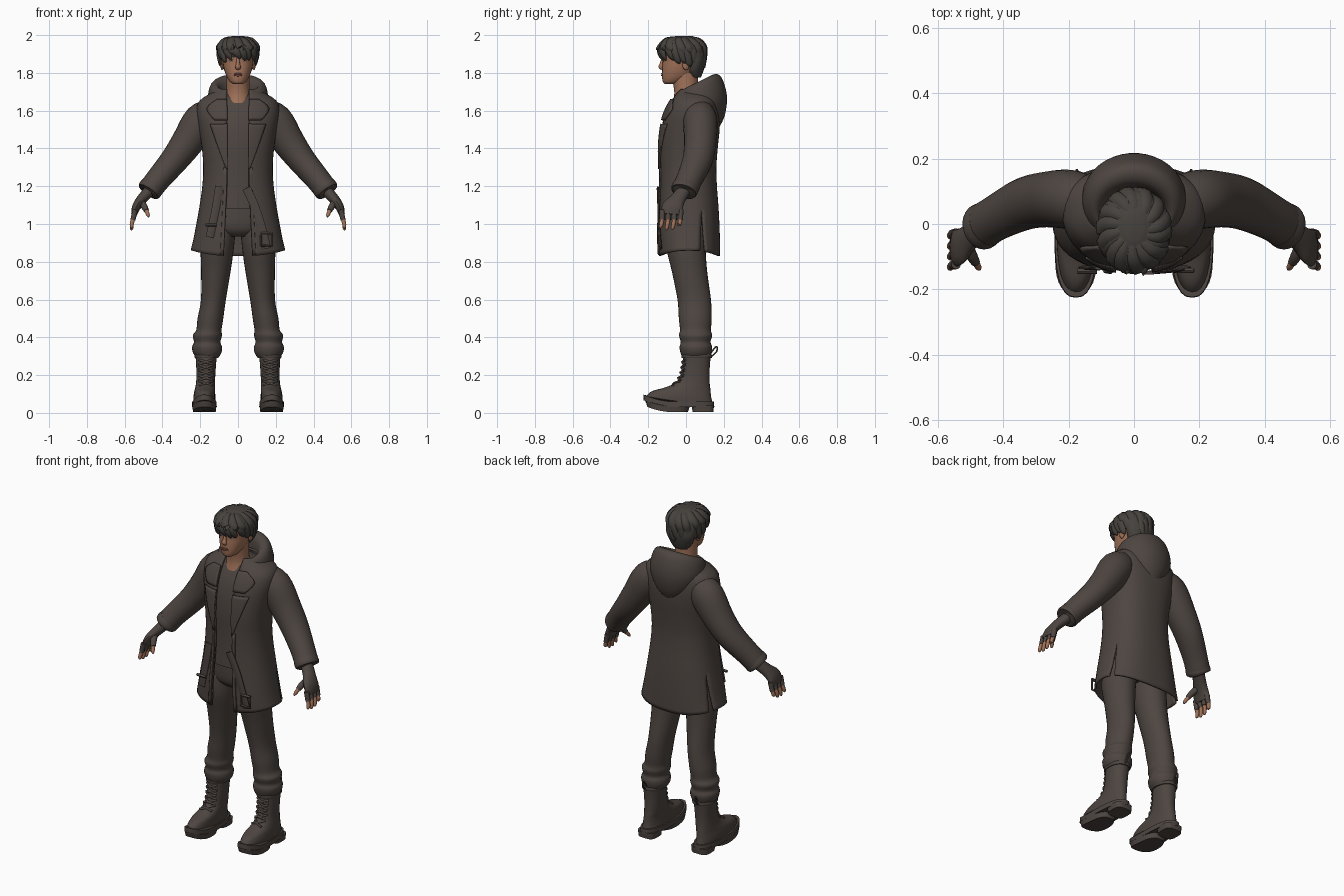
import bpy, bmesh, math, random
from mathutils import Vector

random.seed(4)
if "Cube" in bpy.data.objects:
    bpy.data.objects.remove(bpy.data.objects["Cube"])


def material(name, r, g, b):
    m = bpy.data.materials.new(name)
    m.use_nodes = True
    m.diffuse_color = (r, g, b, 1)
    m.node_tree.nodes["Principled BSDF"].inputs["Base Color"].default_value = (r, g, b, 1)
    return m


CLOTH = material("dark brown cloth", .075, .06, .052)
HAIR = material("dark hair", .062, .055, .048)
SKIN = material("tan skin", .36, .17, .1)
LIPS = material("lip", .27, .1, .07)
WHITE = material("eye white", .4, .36, .33)
IRIS = material("dark iris", .03, .025, .02)


def smooth(rows, k=4):
    """Catmull-Rom resampling of tuples."""
    out = []
    for i in range(len(rows) - 1):
        quad = [rows[max(0, min(len(rows) - 1, i + d))] for d in (-1, 0, 1, 2)]
        for s in range(k):
            t = s / k
            out.append(tuple(.5 * (2*b + (c-a)*t + (2*a-5*b+4*c-d)*t*t + (3*b-a-3*c+d)*t**3)
                             for a, b, c, d in zip(*quad)))
    return out + [tuple(rows[-1])]


def skin_rings(name, rings, mat, closed=True, caps=True, mirror=False, skip=(), ends=False, thick=0):
    bm = bmesh.new()
    vs = [[bm.verts.new(p) for p in ring] for ring in rings]
    n = len(rings[0])
    for a, b in zip(vs, vs[1:]):
        for j in range(n if closed else n - 1):
            if j not in skip:
                h = (j + 1) % n
                bm.faces.new((a[j], a[h], b[h], b[j]))
    if caps:
        bm.faces.new(vs[0])
        bm.faces.new(vs[-1])
    if ends:
        bm.faces.new([r[0] for r in vs])
        bm.faces.new([r[-1] for r in vs])
    bmesh.ops.remove_doubles(bm, verts=bm.verts, dist=.00005)
    bmesh.ops.recalc_face_normals(bm, faces=bm.faces)
    me = bpy.data.meshes.new(name)
    bm.to_mesh(me)
    bm.free()
    me.materials.append(mat)
    ob = bpy.data.objects.new(name, me)
    bpy.context.collection.objects.link(ob)
    if thick:
        mod = ob.modifiers.new("thickness", 'SOLIDIFY')
        mod.thickness, mod.offset = thick, 0
    if mirror:
        ob.modifiers.new("mirror", 'MIRROR').use_mirror_merge = False
    bpy.ops.object.select_all(action='DESELECT')
    ob.select_set(True)
    bpy.context.view_layer.objects.active = ob
    bpy.ops.object.shade_smooth_by_angle(angle=math.radians(45))
    return ob


def power(v, e):
    return math.copysign(abs(v) ** e, v)


def section_point(row, t, p):
    z, cx, rx, yf, yb = row
    return (cx + rx * power(math.sin(t), 2/p),
            (yf + yb)/2 - (yb - yf)/2 * power(math.cos(t), 2/p), z)


def loft(name, rows, mat, p=2, n=28, k=4, **kw):
    rings = [[section_point(r, math.tau*j/n, p) for j in range(n)] for r in smooth(rows, k)]
    return skin_rings(name, rings, mat, **kw)


def tube(name, rows, mat, ref=(0, 1, 0), n=14, k=4, **kw):
    """Rows are x, y, z, radius along ref, other radius."""
    rows = smooth(rows, k)
    rings = []
    for i, r in enumerate(rows):
        tan = Vector(rows[min(i+1, len(rows)-1)][:3]) - Vector(rows[max(i-1, 0)][:3])
        tan.normalize()
        u = Vector(ref) - tan * tan.dot(Vector(ref))
        u.normalize()
        v = tan.cross(u)
        rings.append([Vector(r[:3]) + u*r[3]*math.cos(a) + v*r[4]*math.sin(a)
                      for a in (math.tau*j/n for j in range(n))])
    return skin_rings(name, rings, mat, **kw)


def front_y(rows, x, z, p):
    for a, b in zip(rows, rows[1:]):
        if a[0] <= z <= b[0]:
            f = (z - a[0]) / (b[0] - a[0])
            _, cx, rx, yf, yb = (u + (w - u)*f for u, w in zip(a, b))
            q = min(1, abs((x - cx) / rx))
            return (yf + yb)/2 - (yb - yf)/2 * (1 - q**p) ** (1/p)
    return 0


# Boots: soles, heels, uppers, laces
def raise_toe(ob):
    for v in ob.data.vertices:
        v.co.z += .035 * (max(0, -v.co.y - .07) / .15) ** 2


raise_toe(loft("boot_sole", [(.004, .178, .06, -.205, .01), (.035, .178, .064, -.215, .02)], CLOTH, 2.6, k=1, mirror=True))
loft("boot_heel", [(.004, .178, .054, .035, .145), (.04, .178, .057, .03, .148)], CLOTH, 3.5, k=1, mirror=True)
raise_toe(loft("boot_welt", [(.03, .178, .066, -.226, .15), (.06, .178, .064, -.224, .148)], CLOTH, 2.5, k=1, mirror=True))
BOOT = [(.055, .178, .058, -.215, .14), (.085, .178, .058, -.212, .133), (.115, .176, .055, -.18, .13),
        (.135, .174, .052, -.11, .128), (.16, .172, .05, -.055, .125), (.2, .17, .05, -.03, .124),
        (.26, .169, .053, -.018, .127), (.315, .168, .058, -.015, .133)]
loft("boot_upper", BOOT, CLOTH, 2.2, mirror=True)
loft("boot_top_band", [(.29, .168, .06, -.022, .136), (.3, .168, .063, -.025, .139), (.31, .168, .06, -.022, .136)],
     CLOTH, 2.2, mirror=True)
for i in range(5):
    z = .145 + i*.028
    for s in (-1, 1):
        path = [(.17 + s*dx, front_y(BOOT, .17 + s*dx, z + h, 2.2) - .003, z + h, .006, .006)
                for dx, h in ((-.036, 0), (0, .012), (.036, .024))]
        tube("boot_lace", path, CLOTH, n=8, k=2, mirror=True)
tube("lace_loop", [(.17, .12, .3, .004, .004), (.172, .145, .335, .004, .004), (.174, .162, .352, .004, .004),
     (.176, .162, .325, .004, .004), (.178, .13, .295, .004, .004)], CLOTH, ref=(1, 0, 0), n=8, mirror=True)

# Trousers with gathered cuffs
loft("trouser_leg", [(.29, .163, .058, -.018, .125), (.32, .163, .076, -.03, .135), (.35, .164, .079, -.034, .138),
     (.375, .163, .07, -.028, .13), (.41, .162, .077, -.037, .138), (.44, .154, .067, -.032, .132),
     (.5, .146, .068, -.038, .136), (.6, .13, .066, -.045, .132), (.75, .117, .078, -.075, .112),
     (.88, .109, .088, -.105, .105), (1.0, .095, .085, -.1, .12)], CLOTH, mirror=True)
loft("trouser_hips", [(.935, 0, .1, -.07, .1), (.98, 0, .165, -.105, .12), (1.1, 0, .165, -.11, .13)], CLOTH, 2.3)

# Shirt and long open coat
P = 2.4
COAT = smooth([(.83, 0, .245, -.14, .175), (.95, 0, .224, -.145, .173), (1.08, 0, .2, -.14, .167),
               (1.2, 0, .183, -.135, .158), (1.3, 0, .178, -.135, .155), (1.4, 0, .185, -.137, .162),
               (1.5, 0, .2, -.128, .172), (1.58, 0, .213, -.108, .172), (1.64, 0, .205, -.08, .162),
               (1.68, 0, .155, -.055, .14), (1.71, 0, .095, -.035, .1)])
loft("shirt", [(z, 0, rx - .018, yf + .012, yb - .02) for z, _, rx, yf, yb in COAT if 1.05 < z < 1.69],
     CLOTH, P, k=1)


def gap(z):
    return .058 + .018 * max(0, 1.2 - z) / .37


def span(a, b, n):
    return [a + (b - a)*i/(n - 1) for i in range(n)]


rings = []
slit = math.radians(112)
for row in COAT:
    t0 = math.asin((gap(row[0]) / row[2]) ** (P/2))
    w = .09 * max(0, 1.07 - row[0]) / .24
    angles = (span(t0, slit - w, 14) + span(slit + w, math.tau - slit - w, 22)
              + span(math.tau - slit + w, math.tau - t0, 14))
    drop = max(0, .93 - row[0]) * .3
    rings.append([(x, y, z + drop*math.sin(t)**2) for t in angles for x, y, z in [section_point(row, t, P)]])
skin_rings("coat_body", rings, CLOTH, closed=False, caps=False, skip=(13, 35), thick=.012)

# Lapels and front edge bands lie on the coat
def coat_strip(name, rows, lift, mirror=True):
    rings = [[(x, front_y(COAT, x, z, P) - lift, z) for x in span(x0, x1, 8)] for z, x0, x1 in rows]
    return skin_rings(name, rings, CLOTH, closed=False, caps=False, mirror=mirror, thick=.008)


coat_strip("lapel", smooth([(1.29, .055, .062), (1.42, .055, .11), (1.53, .055, .148)], 4), .012)
coat_strip("lapel_collar", smooth([(1.55, .055, .125), (1.61, .056, .165), (1.66, .06, .11)], 3), .014)
coat_strip("coat_edge", [(z, gap(z), gap(z) + .018) for z in span(.835, 1.3, 12)], .009)

# Hanging belt ends and buckle
def strap(name, points, width):
    path = [(x, front_y(COAT, x, z, P) - .016, z, .006, width) for x, z in points]
    return tube(name, path, CLOTH, n=10)


strap("left_belt_end", [(.045, 1.19), (.09, 1.09), (.125, .98), (.152, .87)], .024)
strap("right_belt_end", [(-.1, 1.2), (-.115, 1.1), (-.135, 1.0), (-.15, .93)], .022)
for x, z in ((.152, .915), (-.143, .96)):
    y = front_y(COAT, x, z, P) - .026
    frame = [(x + a*.03, y, z + b*.03, .006, .006) for a, b in ((-1, -1), (1, -1), (1, 1), (-1, 1), (-1, -1))]
    if x > 0:
        tube("buckle", frame, CLOTH, n=8, k=1)
    tube("belt_keeper", [(x - .03, y, z + .035, .008, .008), (x + .03, y, z + .035, .008, .008)], CLOTH, n=8, k=1)

# Hood resting on the back, open at the throat
hood = smooth([(.03, 1.64, .085, .08, .2), (.035, 1.72, .1, .09, .45), (.05, 1.745, .125, .11, .45),
               (.06, 1.715, .152, .142, .45), (.085, 1.64, .157, .138, .3), (.11, 1.565, .115, .098, .15),
               (.13, 1.51, .05, .045, 0)])
skin_rings("hood", [[(rx*math.sin(t), cy - ry*math.cos(t)*math.cos(a), cz - ry*math.cos(t)*math.sin(a))
                     for t in span(.62, math.tau - .62, 30)] for cy, cz, rx, ry, a in hood], CLOTH, closed=False, ends=True)

# Sleeves
tube("sleeve", [(.12, .06, 1.61, .07, .06), (.19, .075, 1.55, .09, .095), (.27, .075, 1.43, .085, .085),
     (.34, .06, 1.335, .08, .074), (.42, .02, 1.24, .07, .066), (.466, -.008, 1.18, .068, .062),
     (.476, -.013, 1.168, .05, .046)], CLOTH, n=24, mirror=True)
tube("sleeve_cuff", [(.452, 0, 1.2, .069, .064), (.466, -.008, 1.182, .072, .066), (.474, -.012, 1.171, .068, .062)],
     CLOTH, n=24, mirror=True)

# Fingerless gloves and fingers
tube("glove", [(.46, -.005, 1.185, .036, .032), (.51, -.045, 1.13, .042, .028), (.538, -.07, 1.09, .058, .023),
     (.55, -.075, 1.05, .052, .016)], CLOTH, mirror=True)
for i, tip in enumerate((.978, .968, .97, .99)):
    y = -.124 + .032*i
    tube("glove_finger", [(.545, y, 1.075, .015, .015), (.556, y - .002, 1.022, .014, .014)], CLOTH, n=10, mirror=True)
    tube("finger", [(.553, y, 1.04, .011, .011), (.562, y - .006, 1.0, .011, .011), (.563, y - .011, tip + .008, .009, .009),
         (.562, y - .013, tip, .004, .004)], SKIN, n=10, mirror=True)
tube("glove_thumb", [(.52, -.05, 1.125, .02, .02), (.498, -.095, 1.095, .018, .018), (.485, -.118, 1.07, .014, .014)],
     CLOTH, ref=(1, 0, 0), n=10, mirror=True)
tube("thumb", [(.488, -.112, 1.077, .011, .011), (.477, -.132, 1.05, .01, .01), (.473, -.139, 1.037, .004, .004)],
     SKIN, ref=(1, 0, 0), n=10, mirror=True)

# Neck and head
loft("neck", [(1.64, 0, .075, -.07, .07), (1.7, 0, .062, -.062, .062), (1.8, 0, .06, -.08, .065)], SKIN)
HEAD = [(1.742, 0, .026, -.113, -.05), (1.752, 0, .042, -.122, -.02), (1.78, 0, .06, -.127, .03),
        (1.82, 0, .074, -.126, .06), (1.86, 0, .081, -.124, .08), (1.9, 0, .084, -.126, .09),
        (1.95, 0, .075, -.1, .08), (1.98, 0, .04, -.06, .05)]
loft("head", HEAD, SKIN, 2.2)
tube("nose", [(0, -.12, 1.882, .008, .008), (0, -.128, 1.85, .01, .01), (0, -.133, 1.832, .012, .015),
     (0, -.126, 1.82, .006, .012)], SKIN, n=12)


def face_y(x, z):
    return front_y(HEAD, x, z, 2.2)


def blob(name, x, y, z, rx, ry, rz, mat, mirror=True):
    rows = [(z + rz*math.sin(a), x, rx*math.cos(a), y - ry*math.cos(a), y + ry*math.cos(a)) for a in span(-1.5, 1.5, 9)]
    return loft(name, rows, mat, n=14, k=1, mirror=mirror)


blob("eye", .035, face_y(.035, 1.868), 1.868, .014, .004, .006, WHITE)
blob("iris", .035, face_y(.035, 1.868) - .003, 1.868, .006, .003, .006, IRIS)
blob("ear", .084, .0, 1.845, .01, .02, .03, SKIN)
for z, r in ((1.795, .0045), (1.787, .005)):
    blob("lip", 0, face_y(0, z), z, .024, .005, r, LIPS, mirror=False)
tube("eyebrow", [(x, face_y(x, z) - .001, z, .003, .004) for x, z in ((.016, 1.884), (.036, 1.89), (.056, 1.884))],
     HAIR, n=8, mirror=True)

# Hair: cap, nape and overlapping locks
loft("hair_cap", [(1.9, 0, .09, -.128, .1), (1.925, 0, .1, -.138, .106), (1.955, 0, .096, -.13, .1),
     (1.98, 0, .07, -.1, .075), (1.996, 0, .03, -.05, .03)], HAIR)
loft("hair_nape", [(1.775, 0, .045, .025, .078), (1.81, 0, .072, .0, .092), (1.86, 0, .09, .0, .104),
     (1.91, 0, .096, -.04, .104)], HAIR)
for layer, (count, lift, reach) in enumerate(((20, 0, 0), (14, .02, .012))):
    for i in range(count):
        a = math.tau * (i + .5*layer) / count + random.uniform(-.08, .08)
        s, c = math.sin(a), math.cos(a)
        end = 1.885 - .03*abs(s) - .05*max(0, -c) + lift*2 + random.uniform(-.012, .012)
        path = [(rx*math.sin(a + tw) , -.02 - ry*math.cos(a + tw), z, r, r*.6) for rx, ry, z, r, tw in (
            (.03, .035, 1.985, .012, -.4), (.072, .085, 1.968 + reach*.5, .022, -.25),
            (.1 + reach*.3, .118 + reach*.3, 1.925 + lift*.5, .024, -.08), (.097, .117, end + .02, .018, .06),
            (.09, .112, end, .004, .15))]
        tube("hair_lock", path, HAIR, ref=(c, s, 0), n=8, k=3)
